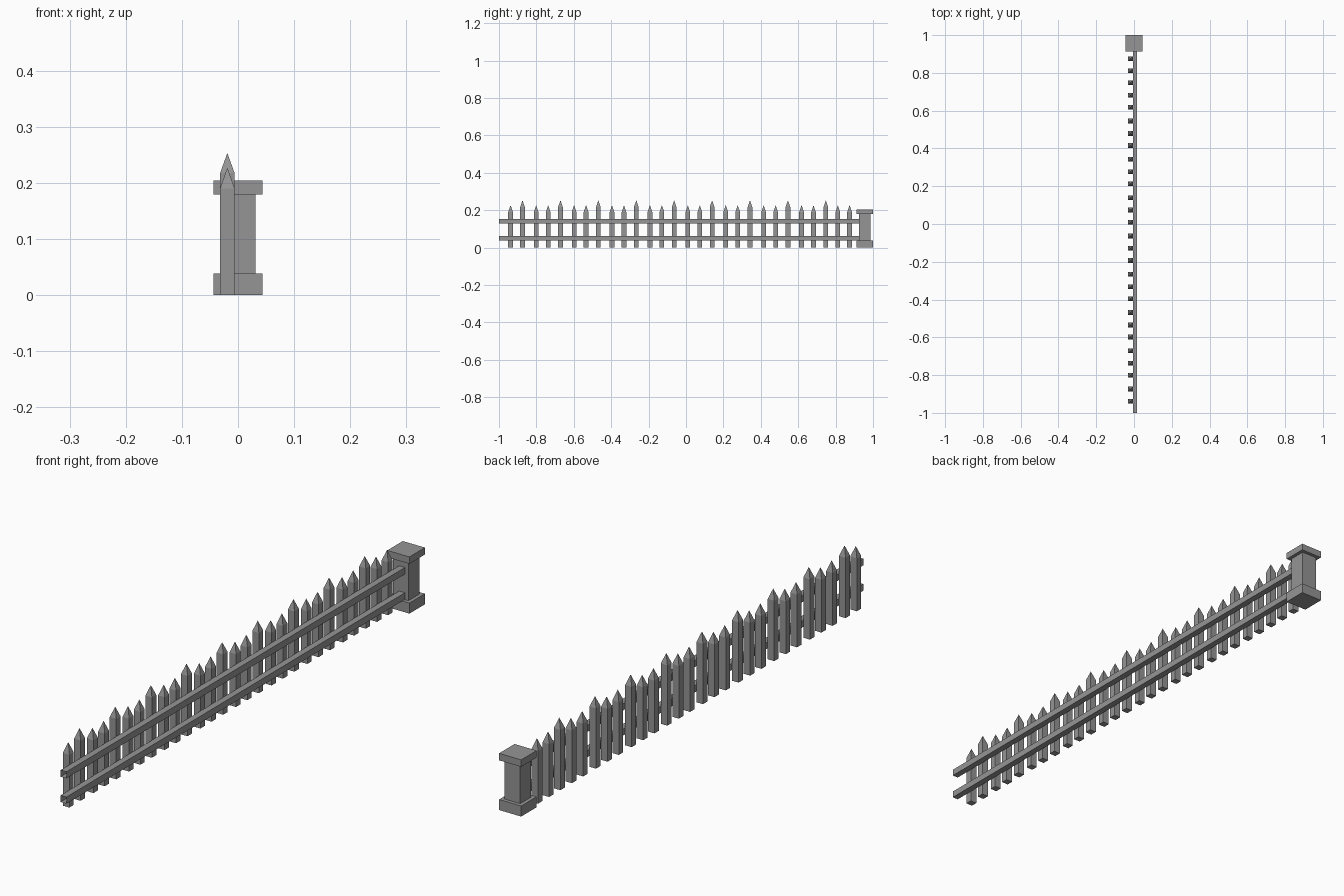
import bpy, bmesh

if "Cube" in bpy.data.objects:
    bpy.data.objects.remove(bpy.data.objects["Cube"])

# Dark grey for the whole fence
grey = bpy.data.materials.new("dark_grey")
grey.diffuse_color = (0.3, 0.3, 0.3, 1)
grey.use_nodes = True
grey.node_tree.nodes["Principled BSDF"].inputs["Base Color"].default_value = grey.diffuse_color


def make(name, verts, faces):
    me = bpy.data.meshes.new(name)
    bm = bmesh.new()
    vs = [bm.verts.new(v) for v in verts]
    for f in faces:
        bm.faces.new([vs[i] for i in f])
    bmesh.ops.recalc_face_normals(bm, faces=bm.faces)
    bm.to_mesh(me)
    bm.free()
    me.materials.append(grey)
    ob = bpy.data.objects.new(name, me)
    bpy.context.collection.objects.link(ob)
    return ob


def ring(x0, x1, y0, y1, z):
    return [(x0, y0, z), (x1, y0, z), (x1, y1, z), (x0, y1, z)]


SIDES = [(i, (i + 1) % 4, (i + 1) % 4 + 4, i + 4) for i in range(4)]


def box(name, x0, x1, y0, y1, z0, z1, sides=SIDES):
    return make(name, ring(x0, x1, y0, y1, z0) + ring(x0, x1, y0, y1, z1),
                sides + [(3, 2, 1, 0), (4, 5, 6, 7)])


def picket(name, y, shoulder, tip):
    x0, x1, h = -0.032, -0.006, 0.0125
    verts = ring(x0, x1, y - h, y + h, 0) + ring(x0, x1, y - h, y + h, shoulder)
    verts.append(((x0 + x1) / 2, y, tip))
    roof = [(4 + i, 4 + (i + 1) % 4, 8) for i in range(4)]
    return make(name, verts, SIDES + [(3, 2, 1, 0)] + roof)


# End post: base, shaft, cap
for name, half, z0, z1 in (("post_base", 0.044, 0, 0.038),
                           ("post_shaft", 0.031, 0.038, 0.179),
                           ("post_cap", 0.044, 0.179, 0.204)):
    box(name, -half, half, 0.956 - half, 0.956 + half, z0, z1)

# Two long rails running into the post, open at the free end
box("lower_rail", -0.006, 0.017, -1, 0.927, 0.039, 0.063, SIDES[1:])
box("upper_rail", -0.006, 0.017, -1, 0.927, 0.130, 0.154, SIDES[1:])

# Pickets: one tall, two short, repeating along the rails
picket("short_picket", -0.938, 0.190, 0.227)
for k in range(9):
    y = -0.874 + 0.2027 * k
    gaps = (0.064, 0.127) if k == 8 else (0.073, 0.137)
    picket("tall_picket", y, 0.217, 0.253)
    for g in gaps:
        picket("short_picket", y + g, 0.190, 0.227)
